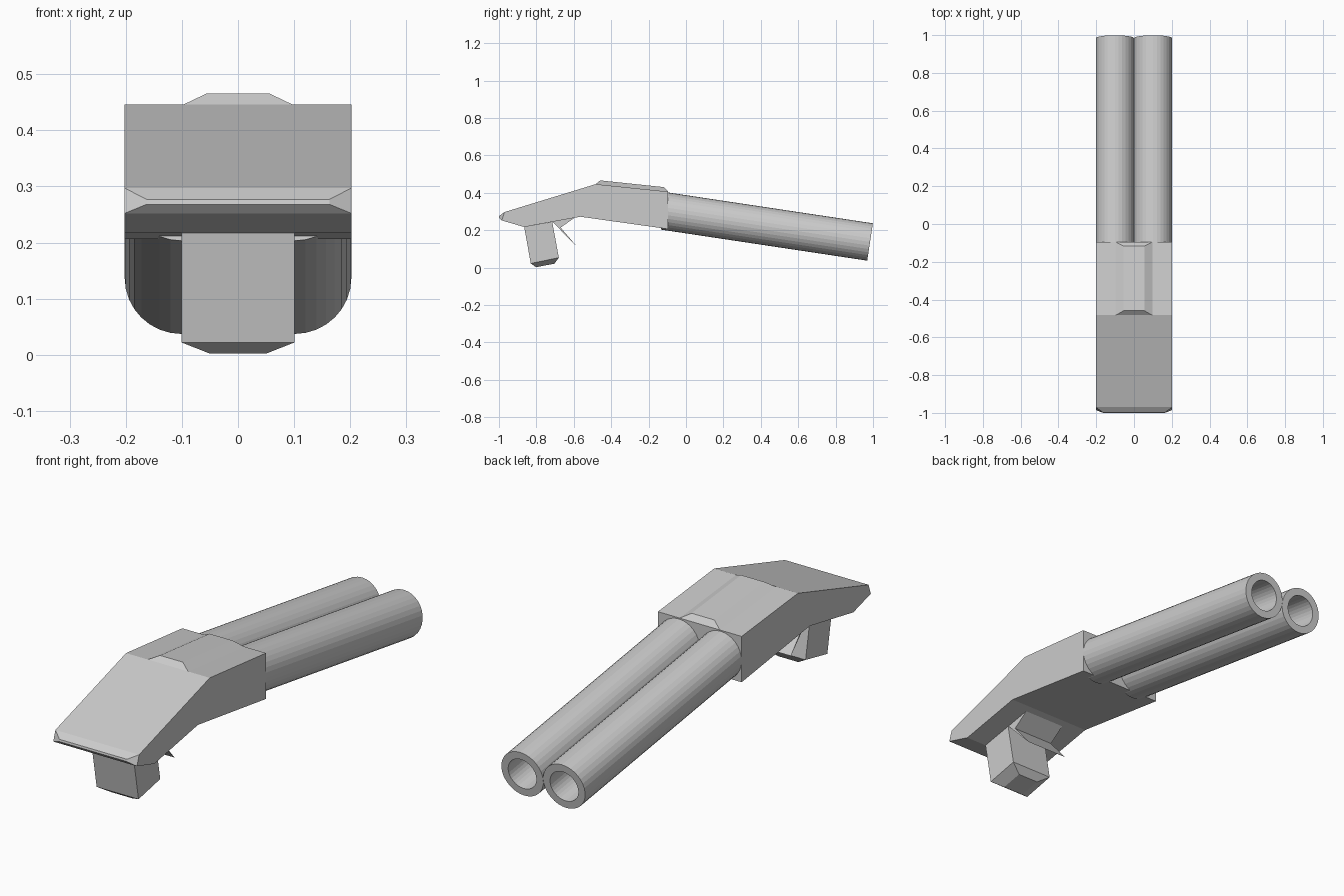
import bpy, math
from mathutils import Vector

if "Cube" in bpy.data.objects:
    bpy.data.objects.remove(bpy.data.objects["Cube"])


def loft(name, rings, caps=(), closed=False):
    """Bridge successive point rings; caps lists the ring indexes to fill."""
    n = len(rings[0])
    verts = [tuple(p) for r in rings for p in r]
    faces = []
    for k in range(len(rings) if closed else len(rings) - 1):
        a, b = k * n, (k + 1) % len(rings) * n
        faces += [(a + i, a + (i + 1) % n, b + (i + 1) % n, b + i) for i in range(n)]
    faces += [tuple(range(k * n, k * n + n)) for k in caps]
    mesh = bpy.data.meshes.new(name)
    mesh.from_pydata(verts, [], faces)
    obj = bpy.data.objects.new(name, mesh)
    bpy.context.collection.objects.link(obj)
    bpy.context.view_layer.objects.active = obj
    obj.select_set(True)
    bpy.ops.object.mode_set(mode='EDIT')
    bpy.ops.mesh.select_all(action='SELECT')
    bpy.ops.mesh.normals_make_consistent(inside=False)
    bpy.ops.object.mode_set(mode='OBJECT')
    obj.select_set(False)
    return obj


def side_profile(name, pts, half):
    """Extrude a side outline (y, z) across x."""
    return loft(name, [[(x, y, z) for y, z in pts] for x in (-half, half)], (0, 1))


def quad(half, a, b):
    """Rectangle symmetric in x, running between side points a and b."""
    return [(-half, *a), (half, *a), (half, *b), (-half, *b)]


# Main bent body
side_profile("body", [(-0.97, 0.297), (-0.483, 0.446), (-0.095, 0.406), (-0.095, 0.206),
                      (-0.565, 0.272), (-0.865, 0.217), (-0.985, 0.252)], 0.202)

# Bevelled cap on the rear end
loft("rear_cap", [quad(0.202, (-0.97, 0.297), (-0.985, 0.252)),
                  quad(0.163, (-0.998, 0.277), (-1.0, 0.268))], (1,))

# Raised tapered plate on top
loft("top_plate", [quad(0.097, (-0.483, 0.446), (-0.095, 0.406)),
                   quad(0.055, (-0.459, 0.466), (-0.117, 0.430))], (1,))

# Grip with tapered foot
loft("grip", [quad(0.101, (-0.865, 0.217), (-0.715, 0.244)),
              quad(0.101, (-0.83, 0.022), (-0.68, 0.053)),
              quad(0.05, (-0.802, 0.002), (-0.703, 0.021))], (2,))

# Thin trigger blade
side_profile("trigger", [(-0.714, 0.245), (-0.58, 0.108), (-0.67, 0.214), (-0.595, 0.267)], 0.1)

# Pair of tilted hollow barrels
start, end = Vector((0, -0.12, 0.303)), Vector((0, 0.984, 0.137))
axis = (end - start).normalized()
side = Vector((1, 0, 0))
up = side.cross(axis)


def circle(c, r, n=32):
    return [c + r * (math.cos(t) * side + math.sin(t) * up)
            for t in (2 * math.pi * i / n for i in range(n))]


for label, x in (("left", -0.101), ("right", 0.101)):
    off = Vector((x, 0, 0))
    loft("barrel_" + label, [circle(start + off, 0.101), circle(end + off, 0.101),
                             circle(end + off, 0.068), circle(start + off, 0.068)], closed=True)
